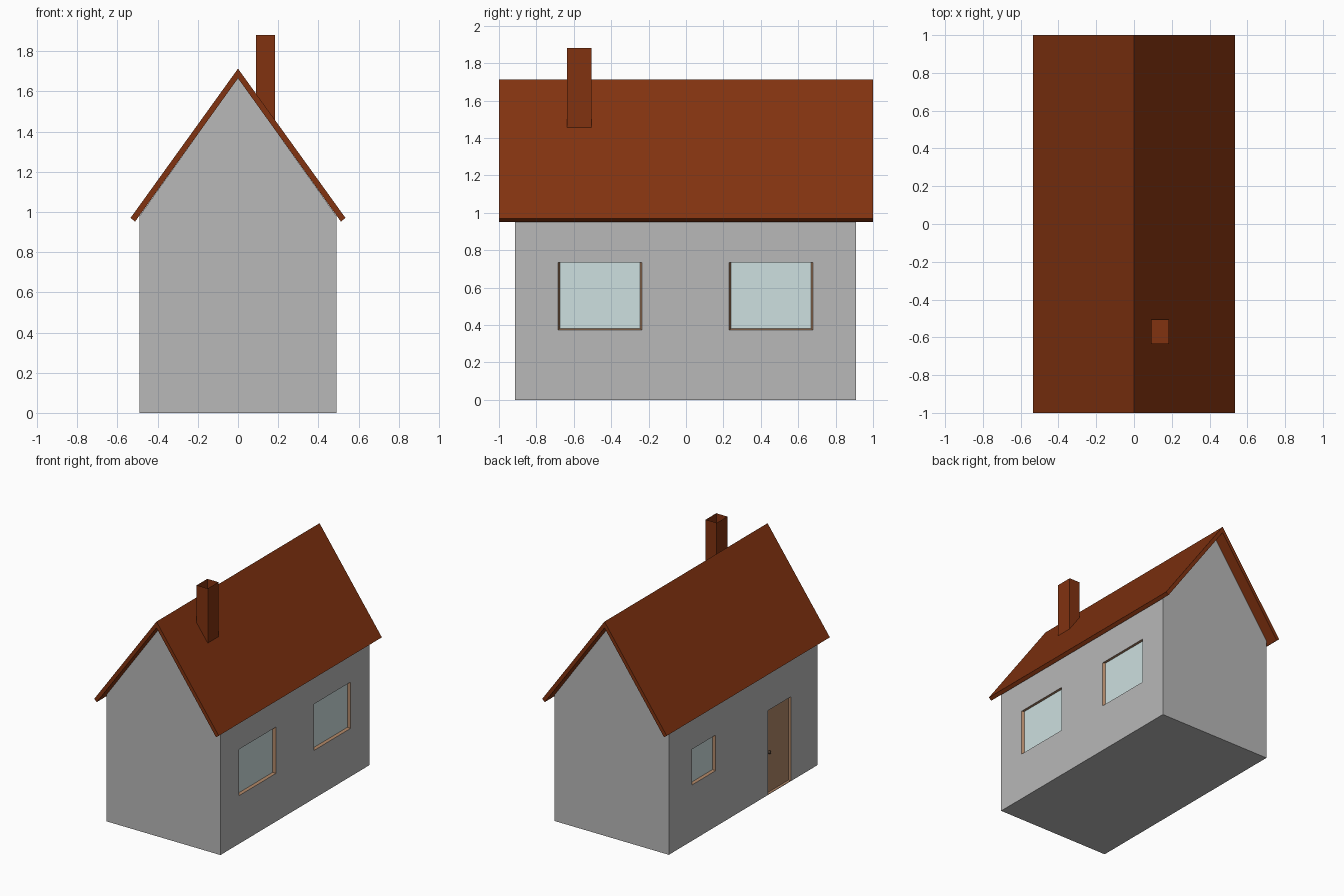
import bpy, bmesh
from mathutils import Matrix, Vector

if "Cube" in bpy.data.objects:
    bpy.data.objects.remove(bpy.data.objects["Cube"])


def material(name, rgb):
    m = bpy.data.materials.new(name)
    m.diffuse_color = (*rgb, 1)
    m.use_nodes = True
    m.node_tree.nodes["Principled BSDF"].inputs["Base Color"].default_value = m.diffuse_color
    return m


WALL = material("grey_wall", (0.48, 0.48, 0.48))
WOOD = material("brown_wood", (0.434, 0.242, 0.138))
GLASS = material("pale_glass", (0.61, 0.745, 0.745))
ROOF = material("red_brown_roof", (0.22, 0.032, 0.005))
DARK = material("dark_knob", (0.07, 0.045, 0.03))


def make_object(name, bm, mats):
    bmesh.ops.recalc_face_normals(bm, faces=bm.faces)
    mesh = bpy.data.meshes.new(name)
    bm.to_mesh(mesh)
    bm.free()
    for m in mats:
        mesh.materials.append(m)
    ob = bpy.data.objects.new(name, mesh)
    bpy.context.collection.objects.link(ob)
    return ob


def extrude_profile(name, pts, y0, y1, mats):
    """Extrude an x-z outline along y."""
    bm = bmesh.new()
    face = bm.faces.new([bm.verts.new((x, y0, z)) for x, z in pts])
    ext = bmesh.ops.extrude_face_region(bm, geom=[face])
    verts = [g for g in ext["geom"] if isinstance(g, bmesh.types.BMVert)]
    bmesh.ops.translate(bm, verts=verts, vec=(0, y1 - y0, 0))
    return make_object(name, bm, mats)


W = 0.49

# House body with gables
walls = extrude_profile("walls", [(-W, 0), (W, 0), (W, 0.98), (0, 1.667), (-W, 0.98)],
                        -0.915, 0.91, [WALL, WOOD, GLASS])

# Folded roof slab
extrude_profile("roof", [(-0.535, 0.97), (0, 1.713), (0.535, 0.97),
                         (0.512, 0.952), (0, 1.665), (-0.512, 0.952)], -1, 1, [ROOF])


def opening(bm, side, y0, y1, z0, z1, inset, mat):
    """Tapered block whose sides become the reveal and whose inner face the pane."""
    rings = []
    for depth, d in ((-0.01, -inset / 2), (0.02, inset)):
        x = side * (W - depth)
        zb = z0 + max(d, 0)
        rings.append([bm.verts.new((x, y, z)) for y, z in
                      ((y0 + d, zb), (y1 - d, zb), (y1 - d, z1), (y0 + d, z1))])
    outer, inner = rings
    bm.faces.new(outer).material_index = 1
    bm.faces.new(inner).material_index = mat
    for i in range(4):
        j = (i + 1) % 4
        bm.faces.new((outer[i], outer[j], inner[j], inner[i])).material_index = 1


# Cut recessed windows and door
cut = bmesh.new()
opening(cut, 1, -0.685, -0.235, 0.37, 0.733, 0.011, 2)
opening(cut, 1, 0.23, 0.68, 0.37, 0.733, 0.011, 2)
opening(cut, -1, 0.335, 0.625, 0.43, 0.71, 0.011, 2)
opening(cut, -1, -0.585, -0.305, 0.004, 0.655, 0.0, 1)
cutter = make_object("opening_cutter", cut, [WALL, WOOD, GLASS])
cutter.hide_render = True
cutter.hide_viewport = False
cutter.display_type = 'WIRE'
mod = walls.modifiers.new("openings", 'BOOLEAN')
mod.operation = 'DIFFERENCE'
mod.solver = 'EXACT'
mod.object = cutter

# Bake the cut, then drop the cutter
bpy.context.view_layer.update()
dg = bpy.context.evaluated_depsgraph_get()
baked = bpy.data.meshes.new_from_object(walls.evaluated_get(dg))
walls.modifiers.clear()
walls.data = baked
bpy.data.objects.remove(cutter)

# Chimney with hollow top
bm = bmesh.new()
bmesh.ops.create_cube(bm, size=1, matrix=Matrix.Translation((0.1375, -0.57, 1.66))
                      @ Matrix.Diagonal((0.095, 0.13, 0.44, 1)))
top = max(bm.faces, key=lambda f: f.calc_center_median().z)
bmesh.ops.inset_region(bm, faces=[top], thickness=0.005)
bmesh.ops.translate(bm, verts=top.verts, vec=(0, 0, -0.1))
make_object("chimney", bm, [ROOF])

# Door knob
bm = bmesh.new()
bmesh.ops.create_uvsphere(bm, u_segments=12, v_segments=8, radius=0.013,
                          matrix=Matrix.Translation((-W + 0.013, -0.34, 0.315)))
for f in bm.faces:
    f.smooth = True
make_object("door_knob", bm, [DARK])
